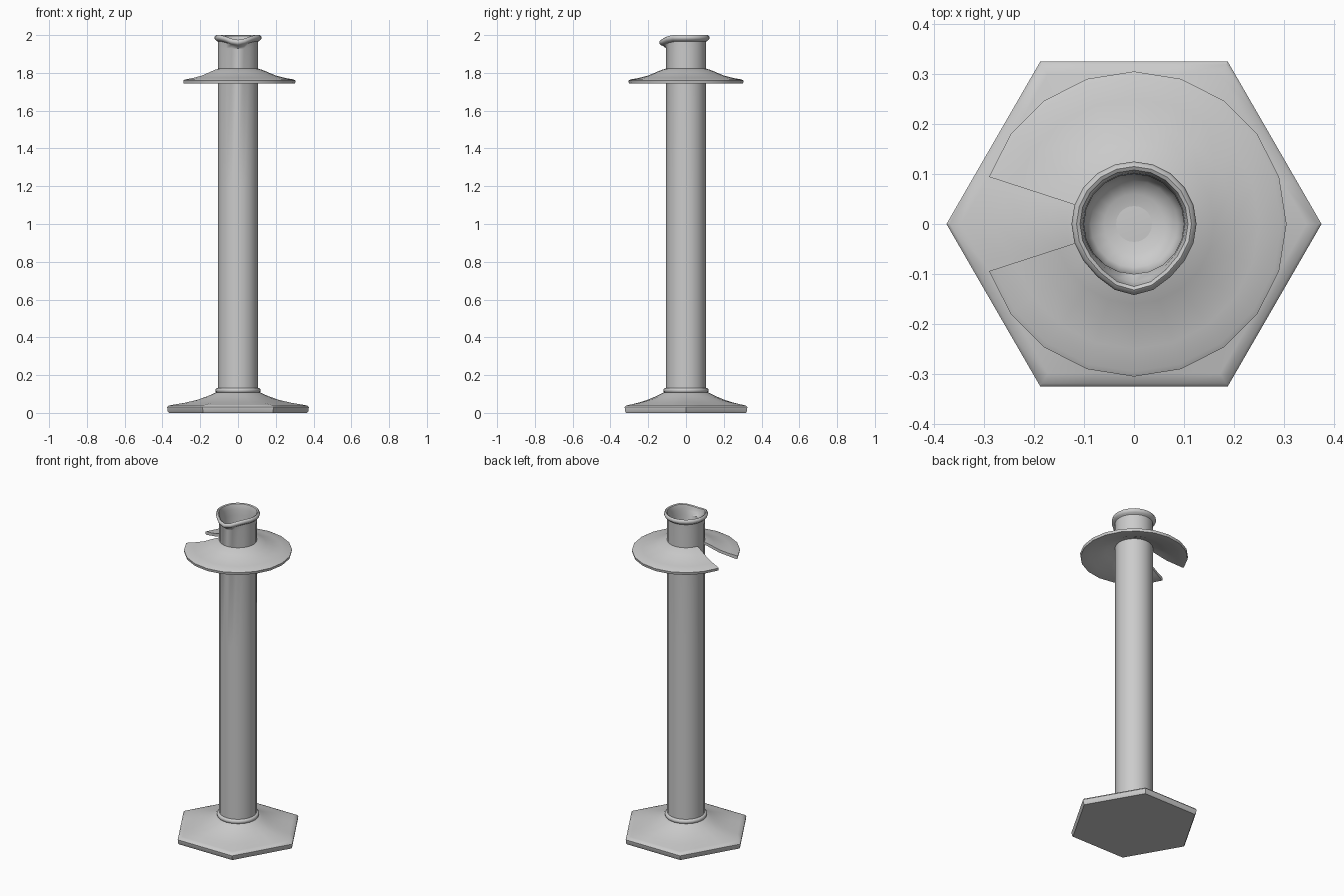
import bpy, bmesh, math

if "Cube" in bpy.data.objects:
    bpy.data.objects.remove(bpy.data.objects["Cube"])


def finish(name, bm, angle=40):
    bmesh.ops.recalc_face_normals(bm, faces=bm.faces)
    me = bpy.data.meshes.new(name)
    bm.to_mesh(me)
    bm.free()
    ob = bpy.data.objects.new(name, me)
    bpy.context.collection.objects.link(ob)
    bpy.ops.object.select_all(action='DESELECT')
    ob.select_set(True)
    bpy.context.view_layer.objects.active = ob
    bpy.ops.object.shade_smooth_by_angle(angle=math.radians(angle))
    return ob


def sweep(name, profile, segs, point, skip=(), loop=False, caps=False):
    """Bridge rings built from profile entries; point(entry, angle) gives a position."""
    bm = bmesh.new()
    rings = [[bm.verts.new(point(p, math.tau * i / segs)) for i in range(segs)] for p in profile]
    pairs = list(zip(rings, rings[1:]))
    if loop:
        pairs.append((rings[-1], rings[0]))
    for a, b in pairs:
        for i in range(segs):
            if i not in skip:
                j = (i + 1) % segs
                bm.faces.new((a[i], a[j], b[j], b[i]))
    if caps:
        bm.faces.new(rings[0])
        bm.faces.new(rings[-1])
    if skip and loop:  # close both ends of an open sweep
        bm.faces.new([r[min(skip)] for r in rings])
        bm.faces.new([r[max(skip) + 1] for r in rings])
    bmesh.ops.delete(bm, geom=[v for v in bm.verts if not v.link_faces], context='VERTS')
    return finish(name, bm)


def round_point(p, a):
    return (p[0] * math.cos(a), p[0] * math.sin(a), p[1])


def spout_point(p, a):
    # the rim is pulled outward and down towards -y
    r, z = p
    d = abs(a - 1.5 * math.pi)
    w = 0.5 + 0.5 * math.cos(math.pi * min(d / math.radians(54), 1))
    w *= max(0, min((z - 1.93) / 0.04, 1))
    x, y, z = round_point((r, z), a)
    return (x, y - 0.017 * w, z - 0.025 * w)


def hex_point(p, a):
    # p = radius, height, blend from circle (0) to hexagon (1)
    r, z, t = p
    h = r * math.cos(math.pi / 6) / math.cos(a % (math.pi / 3) - math.pi / 6)
    return round_point((r + (h - r) * t, z), a)


# glass tube: outer wall, rolled rim with spout, inner wall, rounded floor
tube = [(0.106, 0.06), (0.106, 0.6), (0.106, 1.2), (0.106, 1.93), (0.107, 1.965),
        (0.115, 1.971), (0.122, 1.977), (0.125, 1.986), (0.122, 1.995), (0.115, 2.0),
        (0.108, 1.996), (0.105, 1.986), (0.102, 1.965), (0.1, 1.93), (0.1, 1.2),
        (0.1, 0.18), (0.096, 0.15), (0.087, 0.13), (0.06, 0.115), (0.02, 0.11)]
sweep("tube", tube, 20, spout_point, caps=True)

# thin conical guard collar with a two-segment gap on the -x side
collar = [(0.107, 1.822), (0.126, 1.817), (0.16, 1.803), (0.2, 1.786), (0.25, 1.773),
          (0.295, 1.765), (0.305, 1.76), (0.302, 1.744), (0.292, 1.744), (0.25, 1.755),
          (0.2, 1.768), (0.16, 1.785), (0.126, 1.801), (0.107, 1.807)]
sweep("guard_collar", collar, 20, round_point, skip=(9, 10), loop=True)

# hexagonal foot that blends into a round socket
foot = [(0.366, 0.0, 1), (0.372, 0.008, 1), (0.375, 0.03, 1), (0.368, 0.038, 1),
        (0.345, 0.043, 1), (0.28, 0.054, 0.75), (0.22, 0.068, 0.45), (0.17, 0.085, 0.2),
        (0.135, 0.1, 0), (0.118, 0.108, 0), (0.1, 0.112, 0)]
sweep("foot", foot, 24, hex_point, caps=True)

# rounded ring where the tube enters the foot
ring = [(0.107 + 0.013 * math.cos(k * math.tau / 10), 0.119 + 0.014 * math.sin(k * math.tau / 10))
        for k in range(10)]
sweep("socket_ring", ring, 20, round_point, loop=True)
